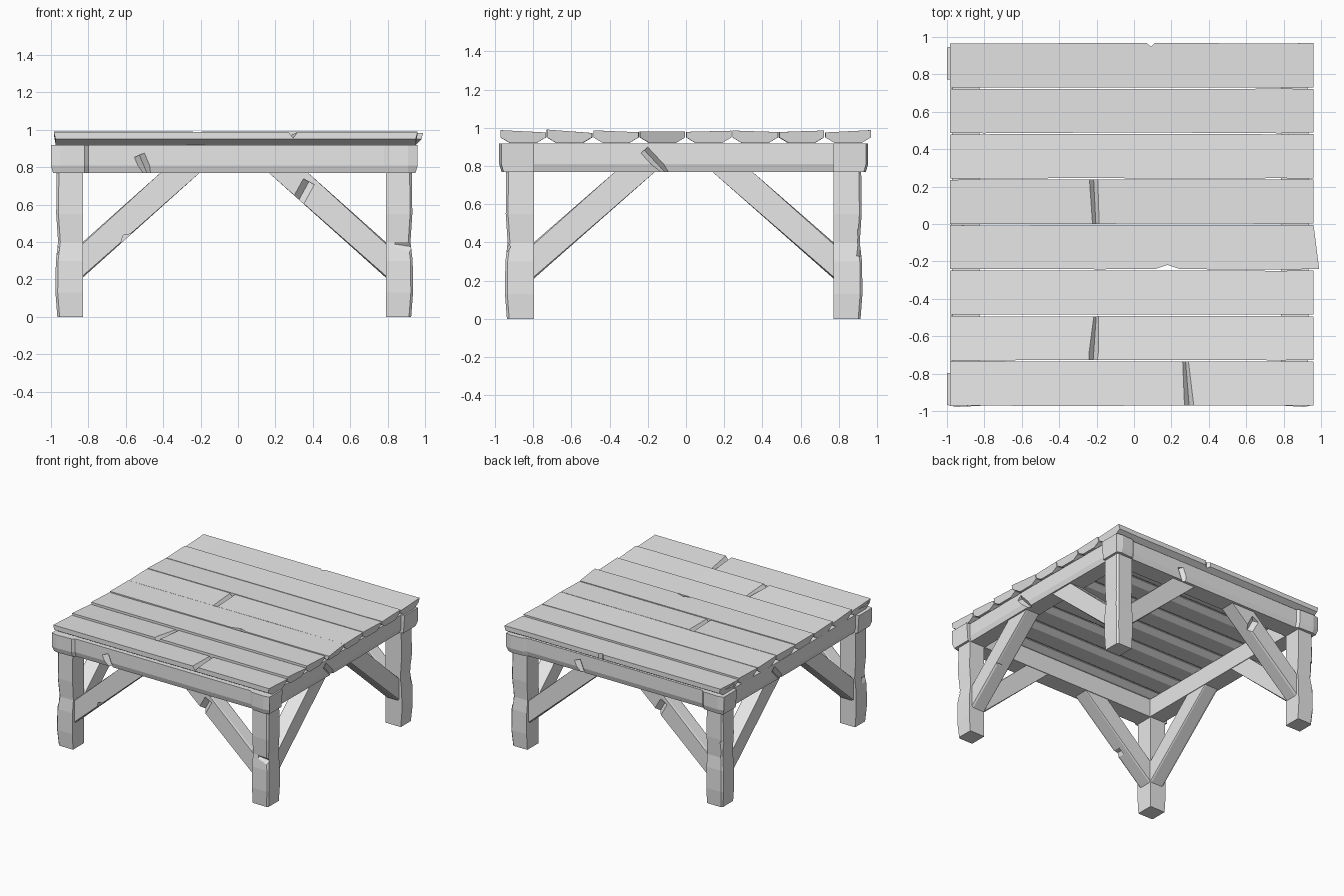
import bpy, bmesh, math, random
from mathutils import Vector, Euler

random.seed(4)
if "Cube" in bpy.data.objects:
    bpy.data.objects.remove(bpy.data.objects["Cube"])

wood = bpy.data.materials.new("grey_wood")
wood.use_nodes = True
grey = (0.8, 0.8, 0.8, 1)
wood.diffuse_color = grey
wood.node_tree.nodes["Principled BSDF"].inputs["Base Color"].default_value = grey

CENTRE = Vector((-0.02, -0.012, 0))   # middle of the frame
APRON_Z, DECK_Z, TOP_Z = 0.77, 0.92, 0.982


def loft(name, rings, offset=Vector()):
    """Skin a row of matching closed rings and cap both ends."""
    bm = bmesh.new()
    rows = [[bm.verts.new(Vector(p) + offset) for p in ring] for ring in rings]
    for a, b in zip(rows, rows[1:]):
        for i in range(len(a)):
            j = (i + 1) % len(a)
            bm.faces.new((a[i], a[j], b[j], b[i]))
    bm.faces.new(rows[0])
    bm.faces.new(rows[-1])
    bmesh.ops.recalc_face_normals(bm, faces=bm.faces)
    mesh = bpy.data.meshes.new(name)
    bm.to_mesh(mesh)
    bm.free()
    mesh.materials.append(wood)
    obj = bpy.data.objects.new(name, mesh)
    bpy.context.collection.objects.link(obj)
    return obj


def chip(obj, centre, axis, width, depth, length=0.4, turn=(0, 0, 0)):
    """Cut a V-shaped nick; the groove runs along the given axis."""
    bm = bmesh.new()
    bmesh.ops.create_cube(bm, size=1)
    spin = [0, 0, 0]
    spin["xyz".index(axis)] = math.pi / 4
    bmesh.ops.rotate(bm, matrix=Euler(spin).to_matrix(), verts=bm.verts)
    size = {"x": (length, width, depth), "y": (width, length, depth),
            "z": (width, depth, length)}[axis]
    bmesh.ops.scale(bm, vec=size, verts=bm.verts)
    bmesh.ops.rotate(bm, matrix=Euler(turn).to_matrix(), verts=bm.verts)
    bmesh.ops.translate(bm, vec=centre, verts=bm.verts)
    mesh = bpy.data.meshes.new("chip_cutter")
    bm.to_mesh(mesh)
    bm.free()
    mesh.materials.append(wood)
    cutter = bpy.data.objects.new("chip_cutter", mesh)
    cutter.hide_render = True
    bpy.context.collection.objects.link(cutter)
    mod = obj.modifiers.new("chip", "BOOLEAN")
    mod.operation, mod.solver, mod.object = "DIFFERENCE", "EXACT", cutter
    graph = bpy.context.evaluated_depsgraph_get()
    result = bpy.data.meshes.new_from_object(obj.evaluated_get(graph))
    obj.modifiers.clear()
    obj.data = result
    bpy.data.objects.remove(cutter)


# Deck planks: flat top, under-bevelled edges, each tilted a little
tilts = [0.006, 0.009, 0.005, 0, -0.003, 0.004, -0.004, -0.006]
planks = []
for i, tilt in enumerate(tilts):
    y0 = -0.972 + i * 0.243
    y1 = y0 + 0.238
    rings = []
    for x in (-0.985, -0.8, -0.2, 0.3, 0.78, 0.96):
        end = abs(x) > 0.9
        a = y0 + random.uniform(-0.001, 0.003)
        b = y1 - random.uniform(-0.001, 0.003)
        under = x * 0.99 if end else x
        slant = 0.03 if i == 3 and x > 0.9 else 0
        rings.append([(x + slant, a, TOP_Z + tilt), (x, b, TOP_Z - tilt),
                      (under, b, 0.95), (under, b - 0.05, DECK_Z),
                      (under, a + 0.05, DECK_Z), (under + slant, a, 0.95)])
    planks.append(loft(f"deck_plank_{i + 1}", rings))

# Cracks across plank tops
for i, x, y, turn in ((0, 0.285, -0.85, 0.08), (1, -0.21, -0.61, -0.07), (4, -0.21, 0.12, 0.05)):
    chip(planks[i], (x, y, 0.988), "y", 0.035, 0.045, 0.4, (0, 0, turn))
# Nicks in plank edges and ends
chip(planks[3], (0.18, -0.24, 0.97), "z", 0.09, 0.03)
chip(planks[7], (0.09, 0.973, 0.97), "z", 0.04, 0.035)
for i, y in ((0, -0.87), (7, 0.86)):
    chip(planks[i], (-0.99, y, 0.955), "y", 0.02, 0.04, 0.15, (0, 0, 0.05))

# Legs: square posts with a worn, slightly swelling outer corner
legs = {}
for sx, xname in ((1, "left"), (-1, "right")):
    for sy, yname in ((-1, "front"), (1, "back")):
        rings = []
        for z, swell in ((0, -0.004), (0.13, 0.006), (0.3, 0.004), (0.4, -0.008),
                         (0.55, 0.002), (0.91, -0.002)):
            ox, oy = 0.95 + swell, 0.93 + swell
            rings.append([(sx * 0.81, sy * 0.785, z), (sx * ox, sy * 0.785, z),
                          (sx * ox, sy * (oy - 0.012), z), (sx * (ox - 0.012), sy * oy, z),
                          (sx * 0.81, sy * oy, z)])
        legs[sx, sy] = loft(f"{yname}_{xname}_leg", rings, CENTRE)

chip(legs[1, -1], (0.9, -0.945, 0.38), "x", 0.035, 0.05, 0.12, (0, 0.15, 0.1))
chip(legs[1, 1], (0.935, 0.91, 0.4), "z", 0.03, 0.03, 0.14)
chip(legs[-1, -1], (-0.975, -0.93, 0.36), "y", 0.03, 0.06, 0.1)
chip(legs[-1, 1], (-0.97, 0.92, 0.45), "z", 0.03, 0.03, 0.16)


def apron_ring(t, depth, swap):
    """Apron cross-section at length t; returns points for either direction."""
    section = [(0.785, APRON_Z), (depth - 0.012, APRON_Z), (depth, 0.81),
               (depth, DECK_Z - 0.002), (0.785, DECK_Z - 0.002)]
    if swap:
        return lambda s: [(s * (d + 0.02), t, z) for d, z in section]
    return lambda s: [(t, s * d, z) for d, z in section]


# Front and back aprons run through and flare into corner collars
aprons = {}
for s, label in ((-1, "front"), (1, "back")):
    stations = ((-0.975, 0.955), (-0.93, 0.966), (-0.80, 0.96), (-0.78, 0.943),
                (0.80, 0.943), (0.83, 0.96), (0.93, 0.966), (0.975, 0.955))
    rings = [apron_ring(t, d, False)(s) for t, d in stations]
    # splay the upper ends outwards
    for ring, e in ((rings[0], -1), (rings[-1], 1)):
        rings_top = [(x + e * (0.006 if z > 0.8 else -0.006), y, z) for x, y, z in ring]
        ring[:] = rings_top
    aprons[label] = loft(f"{label}_apron", rings, CENTRE)

# Side aprons fit between them
for s, label in ((-1, "right"), (1, "left")):
    rings = [apron_ring(t, d, True)(s) for t, d in ((-0.79, 0.93), (0, 0.936), (0.79, 0.93))]
    aprons[label] = loft(f"{label}_apron", rings, CENTRE)

# Splits in the aprons
chip(aprons["front"], (-0.5, -0.958, 0.8), "z", 0.045, 0.05, 0.14, (0, -0.4, 0))
chip(aprons["back"], (0.3, 0.935, 0.8), "z", 0.045, 0.05, 0.14, (0, 0.4, 0))
chip(aprons["left"], (0.94, -0.15, 0.81), "z", 0.05, 0.04, 0.2, (0.75, 0, 0))
chip(aprons["right"], (-0.98, 0.2, 0.81), "z", 0.05, 0.04, 0.2, (-0.75, 0, 0))

# Diagonal braces: two on each of the four sides
braces = {}
for side in ("front", "back", "left", "right"):
    along_y = side in ("left", "right")
    s = 1 if side in ("back", "left") else -1
    foot, tip, heel = (0.785, 0.15, 0.36) if along_y else (0.81, 0.185, 0.395)
    shape = [(foot, 0.21), (tip, APRON_Z), (heel, APRON_Z), (foot, 0.40)]
    mid = [((foot + shape[k][0]) / 2, 0) for k in (0, 1)]
    for e in (-1, 1):
        rings = []
        # outer and inner faces are narrowed to chamfer the edges
        for depth, slim in ((0.79, 0.01), (0.80, 0), (0.895, 0), (0.91, 0.01)):
            d = depth + (0.02 if along_y else 0)
            pts = [(u, z + slim * (1 if k < 2 else -1) * (z < APRON_Z))
                   for k, (u, z) in enumerate(shape)]
            rings.append([(s * d, e * u, z) if along_y else (e * u, s * d, z)
                          for u, z in pts])
        braces[side, e] = loft(f"{side}_brace_{'a' if e < 0 else 'b'}", rings, CENTRE)

# Nicks on brace edges
chip(braces["front", 1], (0.35, -0.92, 0.67), "z", 0.05, 0.05, 0.12, (0, 0.5, 0))
chip(braces["front", -1], (-0.6, -0.92, 0.42), "y", 0.05, 0.03, 0.12, (0, -0.73, 0))
chip(braces["back", -1], (-0.4, 0.9, 0.66), "z", 0.05, 0.05, 0.12, (0, -0.5, 0))
chip(braces["left", -1], (0.91, -0.5, 0.45), "x", 0.05, 0.03, 0.1, (0.73, 0, 0))
